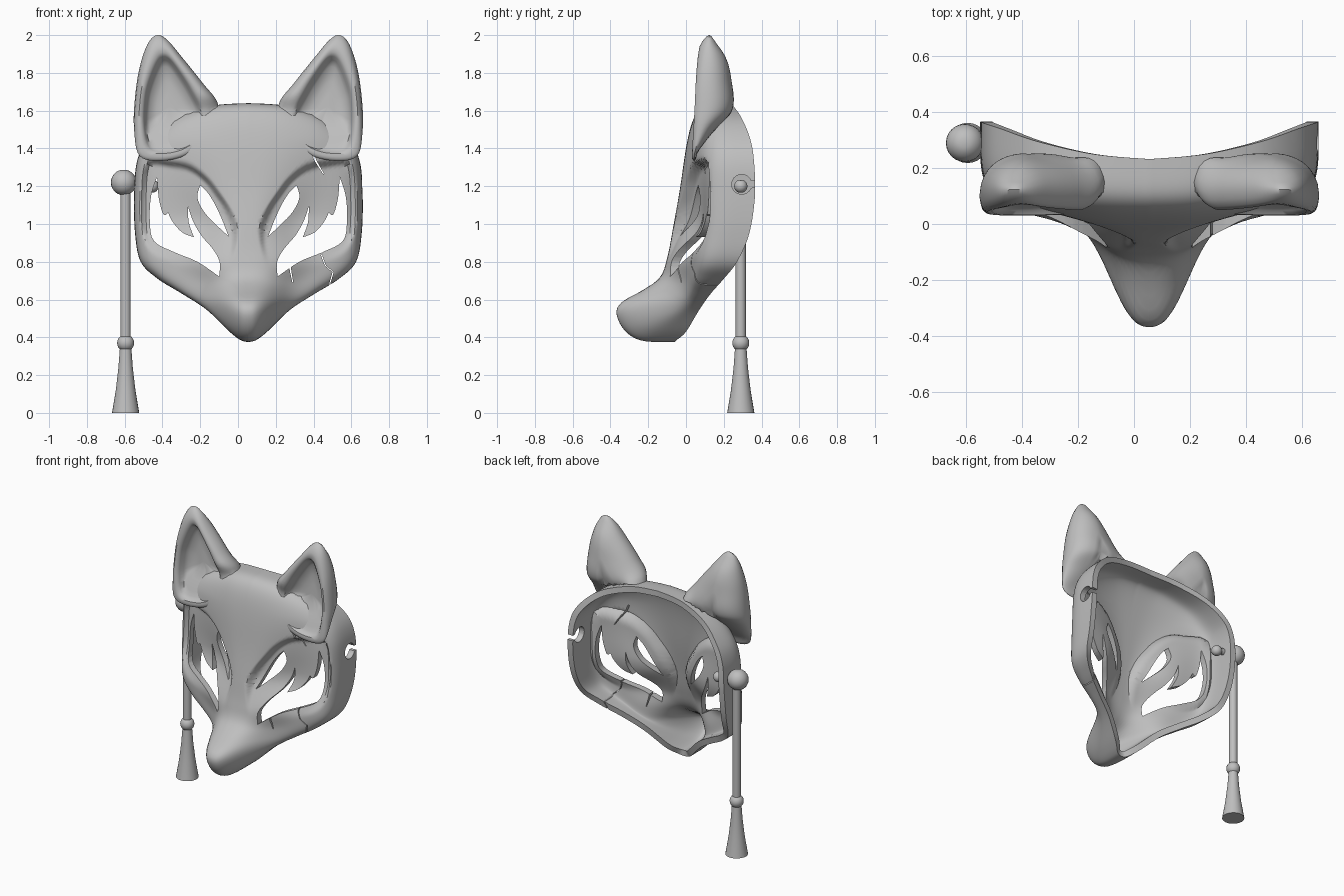
import bpy, bmesh, math

if "Cube" in bpy.data.objects:
    bpy.data.objects.remove(bpy.data.objects["Cube"])

CX = 0.055                       # symmetry plane of the mask
grey = bpy.data.materials.new("matte_grey")
grey.diffuse_color = (0.52, 0.52, 0.52, 1)
grey.use_nodes = True
grey.node_tree.nodes["Principled BSDF"].inputs["Base Color"].default_value = grey.diffuse_color


def spline(pts, n, closed=False):
    """Catmull-Rom resample of points of any dimension."""
    out, m = [], len(pts)
    at = (lambda i: pts[i % m]) if closed else (lambda i: pts[max(0, min(m - 1, i))])
    for i in range(m if closed else m - 1):
        a, b, c, d = at(i - 1), at(i), at(i + 1), at(i + 2)
        for k in range(n):
            t = k / n
            out.append(tuple(0.5 * (2 * q + (r - p) * t + (2 * p - 5 * q + 4 * r - s) * t * t
                       + (3 * q - p - 3 * r + s) * t ** 3) for p, q, r, s in zip(a, b, c, d)))
    return out if closed else out + [tuple(pts[-1])]


def smooth(t):
    t = max(0.0, min(1.0, t))
    return t * t * (3 - 2 * t)


def table(keys, z):
    """Smoothly interpolated lookup in (z, value) pairs, rising z."""
    if z <= keys[0][0]:
        return keys[0][1]
    for i in range(len(keys) - 1):
        (a, p), (b, q) = keys[i], keys[i + 1]
        if z <= b:
            h, t = b - a, (z - a) / (b - a)
            l, r = keys[max(0, i - 1)], keys[min(len(keys) - 1, i + 2)]
            m0, m1 = (q - l[1]) / (b - l[0]), (r[1] - p) / (r[0] - a)
            return ((2 * t**3 - 3 * t * t + 1) * p + (t**3 - 2 * t * t + t) * h * m0
                    + (3 * t * t - 2 * t**3) * q + (t**3 - t * t) * h * m1)
    return keys[-1][1]


def activate(ob):
    bpy.ops.object.select_all(action='DESELECT')
    ob.select_set(True)
    bpy.context.view_layer.objects.active = ob


def make(name, bm, angle=40):
    me = bpy.data.meshes.new(name)
    bm.to_mesh(me)
    bm.free()
    ob = bpy.data.objects.new(name, me)
    bpy.context.collection.objects.link(ob)
    me.materials.append(grey)
    activate(ob)
    bpy.ops.object.shade_smooth_by_angle(angle=math.radians(angle))
    return ob


def loft(bm, rings, first, last=None):
    """Closed rings skinned from a first pole to an optional last pole."""
    vs = [[bm.verts.new(p) for p in r] for r in rings]
    n = len(vs[0])
    a = bm.verts.new(first)
    b = bm.verts.new(last) if last else None
    for i in range(n):
        j = (i + 1) % n
        bm.faces.new((a, vs[0][i], vs[0][j]))
        for r, s in zip(vs, vs[1:]):
            bm.faces.new((r[i], s[i], s[j], r[j]))
        if b:
            bm.faces.new((b, vs[-1][j], vs[-1][i]))


# ---- mask shell: rings growing from the nose bridge to the rim ----
RIM = [(0, .232, 1.64), (.2, .25, 1.625), (.4, .295, 1.56), (.53, .34, 1.45), (.59, .36, 1.33),
       (.605, .365, 1.15), (.6, .335, .95), (.57, .27, .8), (.48, .2, .71), (.35, .13, .63),
       (.22, .07, .545), (.1, 0, .43), (.04, -.05, .385), (0, -.06, .375)]
CENTRE = [(.37, -.36), (.48, -.385), (.55, -.38), (.595, -.335), (.65, -.23), (.715, -.14), (.82, -.1),
          (1, -.065), (1.2, -.03), (1.4, -.005), (1.64, .02)]
SIDE = [(.4, -.04), (.6, -.02), (.8, .02), (1, .045), (1.2, .05), (1.64, .06)]
WIDTH = [(.55, .175), (.68, .19), (.82, .27), (1, .21), (1.25, .3), (1.45, .4)]
SOCKET = spline([(.535, 1.32), (.42, 1.325), (.31, 1.305), (.22, 1.24), (.165, 1.17), (.1, 1.07),
                 (.065, .95), (.09, .8), (.14, .7), (.3, .76), (.48, .84), (.55, .94), (.565, 1.12)], 3, True)


def socket_depth(u, z):
    inside, best = False, 9.0
    for (ax, az), (bx, bz) in zip(SOCKET, SOCKET[1:] + SOCKET[:1]):
        if (az > z) != (bz > z) and u < ax + (z - az) * (bx - ax) / (bz - az):
            inside = not inside
        dx, dz = bx - ax, bz - az
        t = max(0, min(1, ((u - ax) * dx + (z - az) * dz) / (dx * dx + dz * dz)))
        best = min(best, math.hypot(u - ax - t * dx, z - az - t * dz))
    d = best if inside else -best
    return .05 * smooth((d + .012) / .034) * smooth((z - .76) / .3)


def front(u, z):
    c, s = table(CENTRE, z), table(SIDE, z)
    return s + (c - s) * math.exp(-(u / table(WIDTH, z)) ** 2.7)


half = spline(RIM, 8)
rim = [(-x, y, z) for x, y, z in half] + half[-2:0:-1]


def shell_y(u, z):
    """Depth of the shell's outer face, or a large value outside its outline."""
    a = math.atan2(u, z - 1)
    x, yr, zr = min(half, key=lambda p: abs(math.atan2(p[0], p[2] - 1) - a))
    g = math.hypot(u, z - 1) / math.hypot(x, zr - 1)
    f = front(u, z)
    return f + (yr - f) * (1 - (1 - g**5) ** .2) if g < 1 else 9.0


rings, K = [], 52
for k in range(2, K + 1):
    t = k / K
    phi = math.pi / 2 * t**2.5 / (t**2.5 + (1 - t)**2.5)
    g, turn = math.sin(phi) ** .4, 1 - max(0, math.cos(phi)) ** .4
    ring = []
    for x, yr, z in rim:
        u, zz = x * g, 1 + (z - 1) * g
        f = front(abs(u), zz)
        y = f + (yr - f) * turn
        if g < .99:
            y += socket_depth(abs(u), zz)
        ring.append((CX + u, y, zz))
    rings.append(ring)
bm = bmesh.new()
loft(bm, rings, (CX, front(0, 1), 1))
bm.normal_update()
if sum(f.normal.y * f.calc_area() for f in bm.faces) > 0:
    bmesh.ops.reverse_faces(bm, faces=bm.faces[:])
mask = make("mask_shell", bm)
sol = mask.modifiers.new("thickness", 'SOLIDIFY')
sol.thickness, sol.offset = .04, -1
activate(mask)
bpy.ops.object.modifier_apply(modifier="thickness")


# ---- openings: each one is a prism cut from the shell ----
def cut(lo, hi):
    bm = bmesh.new()
    a, b = [bm.verts.new(p) for p in lo], [bm.verts.new(p) for p in hi]
    bm.faces.new(a)
    bm.faces.new(b[::-1])
    for i in range(len(a)):
        bm.faces.new((a[i], a[i - 1], b[i - 1], b[i]))
    bmesh.ops.recalc_face_normals(bm, faces=bm.faces[:])
    bmesh.ops.triangulate(bm, faces=bm.faces[:])
    cutter = make("opening_cutter", bm)
    cutter.hide_render = True
    before = mask.data.copy()
    for solver in ('EXACT', 'MANIFOLD', 'FLOAT'):
        mod = mask.modifiers.new("opening", 'BOOLEAN')
        mod.operation, mod.solver, mod.object = 'DIFFERENCE', solver, cutter
        activate(mask)
        bpy.ops.object.modifier_apply(modifier=mod.name)
        if len(mask.data.polygons) > .7 * len(before.polygons):
            break
        mask.data = before.copy()
    bpy.data.objects.remove(cutter)


def prism(pts, y0=-.7, y1=.7):
    cut([(x, y0, z) for x, z in pts], [(x, y1, z) for x, z in pts])


# eye opening with pointed lashes, and the slit beside it
outer = spline([(.483, 1.25), (.515, 1.15), (.522, 1.02), (.5, .91), (.39, .85), (.27, .80), (.155, .722)], 4)
lash = spline([(.155, .722), (.152, .8), (.19, .87), (.25, .94), (.295, 1.02), (.32, 1.095)], 3)
lash += spline([(.32, 1.095), (.316, 1.01), (.288, .93)], 3)[1:]
lash += spline([(.288, .93), (.35, .955), (.4, 1.01), (.425, 1.06)], 3)[1:]
lash += spline([(.425, 1.06), (.45, 1.05), (.475, 1.14), (.483, 1.25)], 3)[1:-1]
slit = spline([(.255, 1.205), (.27, 1.14), (.235, 1.065), (.175, 1.0), (.105, .935)], 4)
slit += spline([(.105, .935), (.138, 1.02), (.175, 1.1), (.215, 1.165), (.255, 1.205)], 4)[1:-1]
for s in (-1, 1):
    for shape in (outer + lash[1:], slit):
        prism([(CX + s * u, z) for u, z in shape])


def crack(path, w):
    prism([(x - w * (i < len(path) - 1) / 2, z) for i, (x, z) in enumerate(path)]
          + [(x + w / 2 + .001, z) for x, z in path[::-1]])


crack([(.445, .89), (.443, .83), (.462, .78), (.503, .745), (.487, .69), (.49, .55)], .005)
crack([(.272, .82), (.278, .75), (.288, .69)], .007)
crack([(.385, 1.395), (.41, 1.335), (.45, 1.265)], .01)
# broken strap hole on the right side
hole = [(.295 + .053 * math.cos(a), 1.21 + .053 * math.sin(a))
        for a in [math.radians(20 + 20 * i) for i in range(17)]] + [(.45, 1.193), (.45, 1.225)]
cut([(.5, y, z) for y, z in hole], [(.8, y, z) for y, z in hole])
activate(mask)
bpy.ops.object.shade_smooth_by_angle(angle=math.radians(40))

# ---- ears: rounded back, rolled edge, hollow front ----
EAR = spline([(.485, 2), (.535, 1.95), (.578, 1.82), (.602, 1.65), (.605, 1.5), (.575, 1.36), (.45, 1.335),
              (.3, 1.38), (.2, 1.5), (.16, 1.63), (.245, 1.75), (.345, 1.875), (.43, 1.975)], 6, True)
CUP = spline([(.455, 1.885), (.485, 1.85), (.525, 1.75), (.545, 1.66), (.55, 1.52), (.52, 1.4), (.42, 1.385),
              (.32, 1.42), (.255, 1.5), (.252, 1.6), (.3, 1.7), (.355, 1.79), (.415, 1.87)], 6, True)
FACE = [(1.35, .03), (1.6, .045), (1.8, .055), (1.93, .07), (2, .095)]
DEPTH = [(1.38, .04), (1.5, .12), (1.6, .2), (1.75, .195), (1.9, .165), (2, .08)]
MID = (.42, 1.62)


def ear_ring(s, mix, scale, depth, hollow=0.0):
    ring = []
    for (u, z), (cu, cz) in zip(EAR, CUP):
        u, z = u + (cu - u) * mix, z + (cz - z) * mix
        u, z = MID[0] + (u - MID[0]) * scale, MID[1] + (z - MID[1]) * scale
        d = table(DEPTH, z)
        sink = .04 * smooth((.29 - u) / .1) * smooth((1.7 - z) / .1)
        y = table(FACE, z) + d * depth + min(hollow, d * .5) + sink
        ring.append((CX + s * u, min(y, shell_y(u, z) + .02), z))   # never enters the hollow inside
    return ring


for s, name in ((-1, "left_ear"), (1, "right_ear")):
    bm = bmesh.new()
    rs = [ear_ring(s, 0, k, .35 + .65 * (1 - k**2.5) ** .5) for k in (.2, .35, .5, .6, .7, .78, .86, .93, .98, 1)]
    rs += [ear_ring(s, m, 1, d) for m, d in ((.08, .18), (.25, .06), (.5, 0), (.8, .02))]
    rs += [ear_ring(s, 1, k, .03, h) for k, h in ((1, .015), (.93, .05), (.8, .075), (.5, .09), (.25, .09))]
    loft(bm, rs, (CX + s * MID[0], .235, MID[1]), (CX + s * MID[0], .14, MID[1]))
    bmesh.ops.recalc_face_normals(bm, faces=bm.faces[:])
    make(name, bm, 50)


# ---- hanging cord with beads and tassel ----
def turned(name, prof, loc, axis='Z', n=24):
    bm = bmesh.new()
    rings = [[(r * math.cos(i * math.tau / n), r * math.sin(i * math.tau / n), z) for i in range(n)]
             for r, z in prof]
    loft(bm, rings, (0, 0, prof[0][1]), (0, 0, prof[-1][1]))
    bmesh.ops.recalc_face_normals(bm, faces=bm.faces[:])
    ob = make(name, bm)
    ob.location = loc
    if axis == 'X':
        ob.rotation_euler.y = math.pi / 2


def ball(r, n=12):
    return [(r * math.sin(math.pi * i / n), -r * math.cos(math.pi * i / n)) for i in range(1, n)]


turned("cord_knot", ball(.068), (-.605, .29, 1.22))
turned("inner_knot", ball(.035), (-.455, .29, 1.2))
turned("knot_pin", [(.022, -.09), (.022, .09)], (-.53, .29, 1.21), 'X')
turned("cord", [(.027, .34), (.027, 1.2)], (-.595, .29, 0))
turned("tassel_bead", ball(.045), (-.595, .29, .37))
turned("tassel", [(.072, 0), (.052, .12), (.038, .24), (.03, .35)], (-.595, .29, 0))
